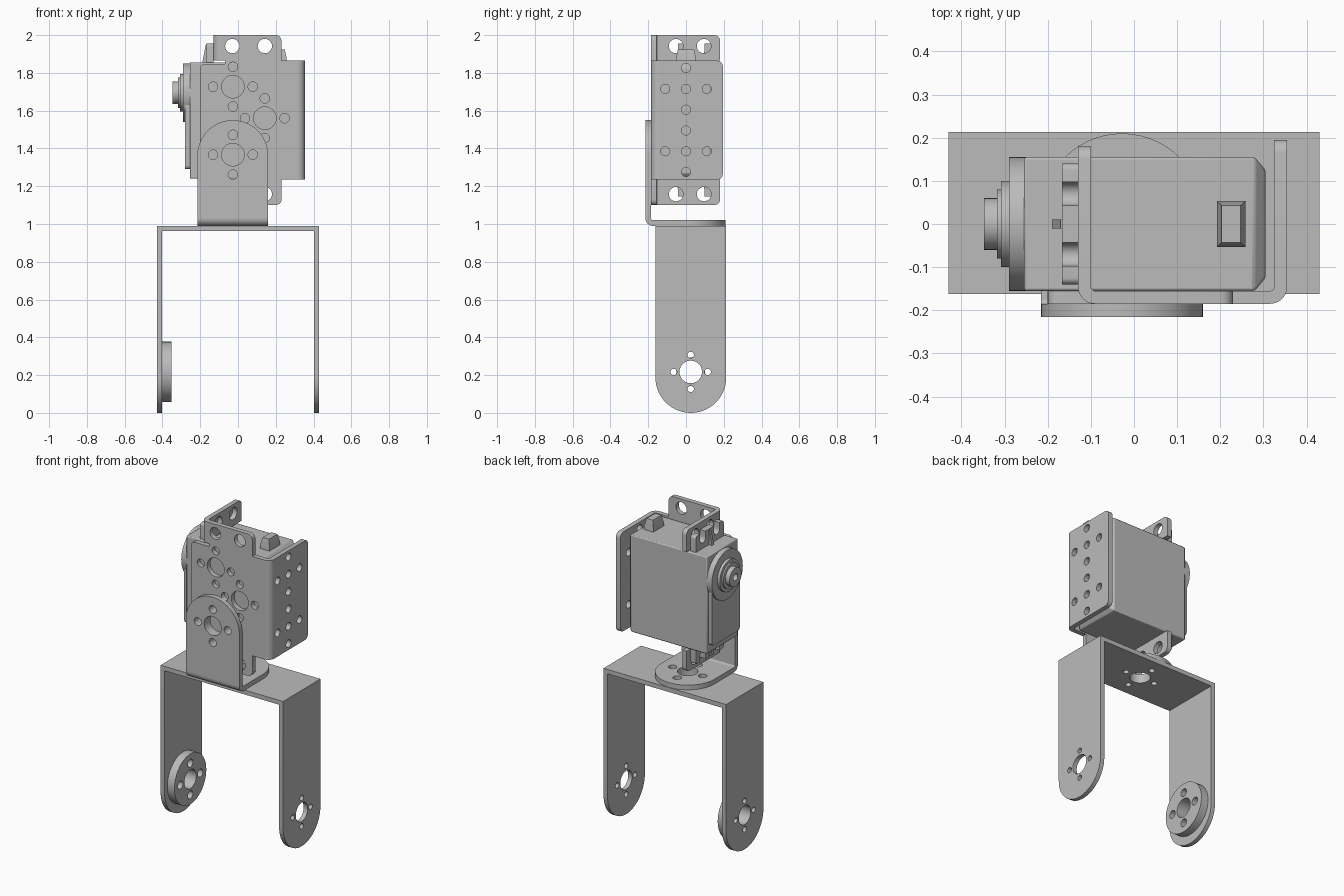
import bpy, bmesh, math
from mathutils import Vector

cube = bpy.data.objects.get("Cube")
if cube:
    bpy.data.objects.remove(cube, do_unlink=True)

grey = bpy.data.materials.new("metal_grey")
grey.use_nodes = True
grey.diffuse_color = (0.5, 0.5, 0.5, 1)
grey.node_tree.nodes["Principled BSDF"].inputs["Base Color"].default_value = (0.5, 0.5, 0.5, 1)

ZC = 1.55  # mid height of the actuator and its holder


def place(axis, u, v, w):
    return Vector({"x": (w, u, v), "y": (u, w, v), "z": (u, v, w)}[axis])


def finish(name, bm, bevel=0):
    bmesh.ops.recalc_face_normals(bm, faces=bm.faces[:])
    mesh = bpy.data.meshes.new(name)
    bm.to_mesh(mesh)
    bm.free()
    mesh.materials.append(grey)
    obj = bpy.data.objects.new(name, mesh)
    bpy.context.collection.objects.link(obj)
    bpy.ops.object.select_all(action="DESELECT")
    obj.select_set(True)
    bpy.context.view_layer.objects.active = obj
    bpy.ops.object.shade_smooth_by_angle(angle=math.radians(30))
    if bevel:
        mod = obj.modifiers.new("soft_edges", "BEVEL")
        mod.width, mod.segments = bevel, 2
    return obj


def rounded(corners):
    """Closed outline; a corner (u, v, r) with r is filleted."""
    pts = []
    n = len(corners)
    for i, c in enumerate(corners):
        p = Vector(c[:2])
        if len(c) == 2:
            new = [p]
        else:
            r = c[2]
            d1 = (Vector(corners[i - 1][:2]) - p).normalized()
            d2 = (Vector(corners[(i + 1) % n][:2]) - p).normalized()
            mid = p + r * (d1 + d2)
            steps = 14 if r > 0.1 else 6
            new = [mid - r * (math.cos(a) * d2 + math.sin(a) * d1)
                   for a in (k * math.pi / 2 / steps for k in range(steps + 1))]
        for q in new:
            if not pts or (q - pts[-1]).length > 1e-4:
                pts.append(q)
    if (pts[0] - pts[-1]).length < 1e-4:
        pts.pop()
    return pts


def circle(u, v, r, n=32):
    return [Vector((u + r * math.cos(2 * math.pi * k / n), v + r * math.sin(2 * math.pi * k / n)))
            for k in range(n)]


def plate(name, axis, w0, w1, outline, holes=()):
    """Flat sheet across an axis, with round holes (u, v, r)."""
    bm = bmesh.new()
    loops = [outline] + [circle(*h, n=24) for h in holes]
    layers = []
    for w in (w0, w1):
        rings = [[bm.verts.new(place(axis, p.x, p.y, w)) for p in lp] for lp in loops]
        edges = [bm.edges.new((r[i - 1], r[i])) for r in rings for i in range(len(r))]
        bmesh.ops.triangle_fill(bm, edges=edges, use_beauty=True, normal=place(axis, 0, 0, 1))
        layers.append(rings)
    for a, b in zip(*layers):
        for i in range(len(a)):
            bm.faces.new((a[i - 1], a[i], b[i], b[i - 1]))
    return finish(name, bm)


def bend(name, axis, w0, w1, cu, cv, start, r=0.04, t=0.03):
    """Quarter-round sheet bend."""
    arc = [math.radians(start + 90 * k / 8) for k in range(9)]
    outer = [Vector((cu + r * math.cos(a), cv + r * math.sin(a))) for a in arc]
    inner = [Vector((cu + (r - t) * math.cos(a), cv + (r - t) * math.sin(a))) for a in reversed(arc)]
    return plate(name, axis, w0, w1, outer + inner)


def loft(name, axis, cu, cv, sections, bevel=0):
    """Block through rectangles (w, half_u, half_v)."""
    bm = bmesh.new()
    rings = [[bm.verts.new(place(axis, cu + s * hu, cv + t * hv, w))
              for s, t in ((-1, -1), (1, -1), (1, 1), (-1, 1))] for w, hu, hv in sections]
    for a, b in zip(rings, rings[1:]):
        for i in range(4):
            bm.faces.new((a[i - 1], a[i], b[i], b[i - 1]))
    bm.faces.new(rings[0])
    bm.faces.new(rings[-1])
    return finish(name, bm, bevel)


def horn_holes(u, v, big=0.06, dist=0.105, small=0.025):
    return [(u, v, big)] + [(u + dist * a, v + dist * b, small)
                            for a, b in ((1, 0), (-1, 0), (0, 1), (0, -1))]


# Large U bracket: two round-ended legs and a bridge
leg = rounded([(-0.162, 0.99), (0.213, 0.99), (0.213, 0, 0.1875), (-0.162, 0, 0.1875)])
for side, w0, w1 in (("right", -0.43, -0.402), ("left", 0.402, 0.43)):
    plate("u_bracket_leg_" + side, "x", w0, w1, leg, horn_holes(0.025, 0.217, 0.06, 0.09, 0.017))
plate("u_bracket_bridge", "z", 0.962, 0.99,
      rounded([(-0.402, -0.162), (0.402, -0.162), (0.402, 0.213), (-0.402, 0.213)]),
      horn_holes(-0.027, 0.022, 0.06, 0.105, 0.018))

# Horn disc inside one leg
plate("horn_disc", "x", -0.402, -0.352, circle(0.025, 0.217, 0.16, 48),
      horn_holes(0.025, 0.217, 0.06, 0.1, 0.025))

# L bracket joining the bridge to the holder
plate("l_bracket_upright", "y", -0.215, -0.185,
      rounded([(-0.215, 1.03), (0.16, 1.03), (0.16, 1.55, 0.1875), (-0.215, 1.55, 0.1875)]),
      horn_holes(-0.027, 1.367))
plate("l_bracket_foot", "z", 0.99, 1.02,
      rounded([(-0.215, -0.175), (0.16, -0.175), (0.16, 0.21, 0.1875), (-0.215, 0.21, 0.1875)]),
      horn_holes(-0.027, 0.022))
bend("l_bracket_bend", "x", -0.215, 0.16, -0.175, 1.03, 180)

# Holder front plate with upper and lower ears
half = [(0.315, 0.315), (0.23, 0.315), (0.23, 0.45, 0.03), (-0.09, 0.45), (-0.09, 0.315),
        (-0.07, 0.315), (-0.07, 0.297), (-0.2, 0.297, 0.025)]
corners = [(c[0], ZC + c[1], *c[2:]) for c in half]
corners += [(c[0], ZC - c[1], *c[2:]) for c in reversed(half)]
holes = horn_holes(-0.027, 1.727) + horn_holes(0.142, 1.56) + horn_holes(-0.027, 1.367)
# neighbouring rosettes share the small holes that would overlap
holes += [(u, ZC + s * 0.392, 0.038) for u in (-0.03, 0.142) for s in (1, -1)]
plate("holder_front", "y", -0.185, -0.155, rounded(corners), holes)

# Holder side flange with its bend
flange_holes = [(0, ZC + 0.11 * k, 0.024) for k in (-2.5, -1.5, -0.5, 0.5, 1.5, 2.5)]
flange_holes += [(y, ZC + z, 0.024) for y in (-0.11, 0.11) for z in (-0.165, 0.165)]
plate("holder_flange", "x", 0.325, 0.355,
      rounded([(-0.145, 1.235), (0.195, 1.235, 0.03), (0.195, 1.865, 0.03), (-0.145, 1.865)]),
      flange_holes)
bend("holder_flange_bend", "z", 1.235, 1.865, 0.315, -0.145, 270)

# Holder mounting ears and matching actuator ears, above and below
for s, where in ((1, "upper"), (-1, "lower")):
    def z(d):
        return ZC + s * d
    plate("holder_ear_" + where, "x", -0.13, -0.10,
          rounded([(-0.145, z(0.315)), (0.18, z(0.315)), (0.18, z(0.45), 0.03), (-0.145, z(0.45))]),
          [(-0.053, z(0.392), 0.038), (0.095, z(0.392), 0.038)])
    bend("holder_ear_bend_" + where, "z", z(0.315), z(0.45), -0.09, -0.145, 180)
    ear = [(-0.14, z(0.3)), (-0.14, z(0.405), 0.015)]
    for c in (-0.07, 0.07):
        ear += [(c - 0.027, z(0.405)), (c - 0.027, z(0.34), 0.027),
                (c + 0.027, z(0.34), 0.027), (c + 0.027, z(0.405))]
    ear += [(0.14, z(0.405), 0.015), (0.14, z(0.3))]
    plate("servo_ear_" + where, "x", -0.167, -0.13, rounded(ear))
    plate("servo_ear_rib_" + where, "y", -0.01, 0.01,
          rounded([(-0.19, z(0.3)), (-0.15, z(0.3)), (-0.15, z(0.4)), (-0.17, z(0.4))]))

# Actuator body, gear cover and stepped output shaft
loft("servo_body", "x", 0, ZC - 0.002,
     [(-0.255, 0.155, 0.308), (0.28, 0.155, 0.308), (0.305, 0.125, 0.28)], 0.006)
plate("gear_cover", "x", -0.28, -0.25,
      rounded([(-0.14, 1.29, 0.02), (0.14, 1.29, 0.02), (0.14, 1.7), (-0.14, 1.7)]))
for name, w0, w1, r in (("gear_cover_disc", -0.29, -0.25, 0.155), ("shaft_collar", -0.308, -0.28, 0.1),
                        ("shaft_step", -0.318, -0.3, 0.08)):
    plate(name, "x", w0, w1, circle(0, 1.695, r, 48))
plate("output_shaft", "x", -0.348, -0.31, circle(0, 1.695, 0.06), [(0, 1.695, 0.022)])

# Cable outlet on top
loft("cable_outlet", "z", 0.225, 0, [(1.85, 0.033, 0.053), (1.875, 0.033, 0.053), (1.925, 0.022, 0.043)])
